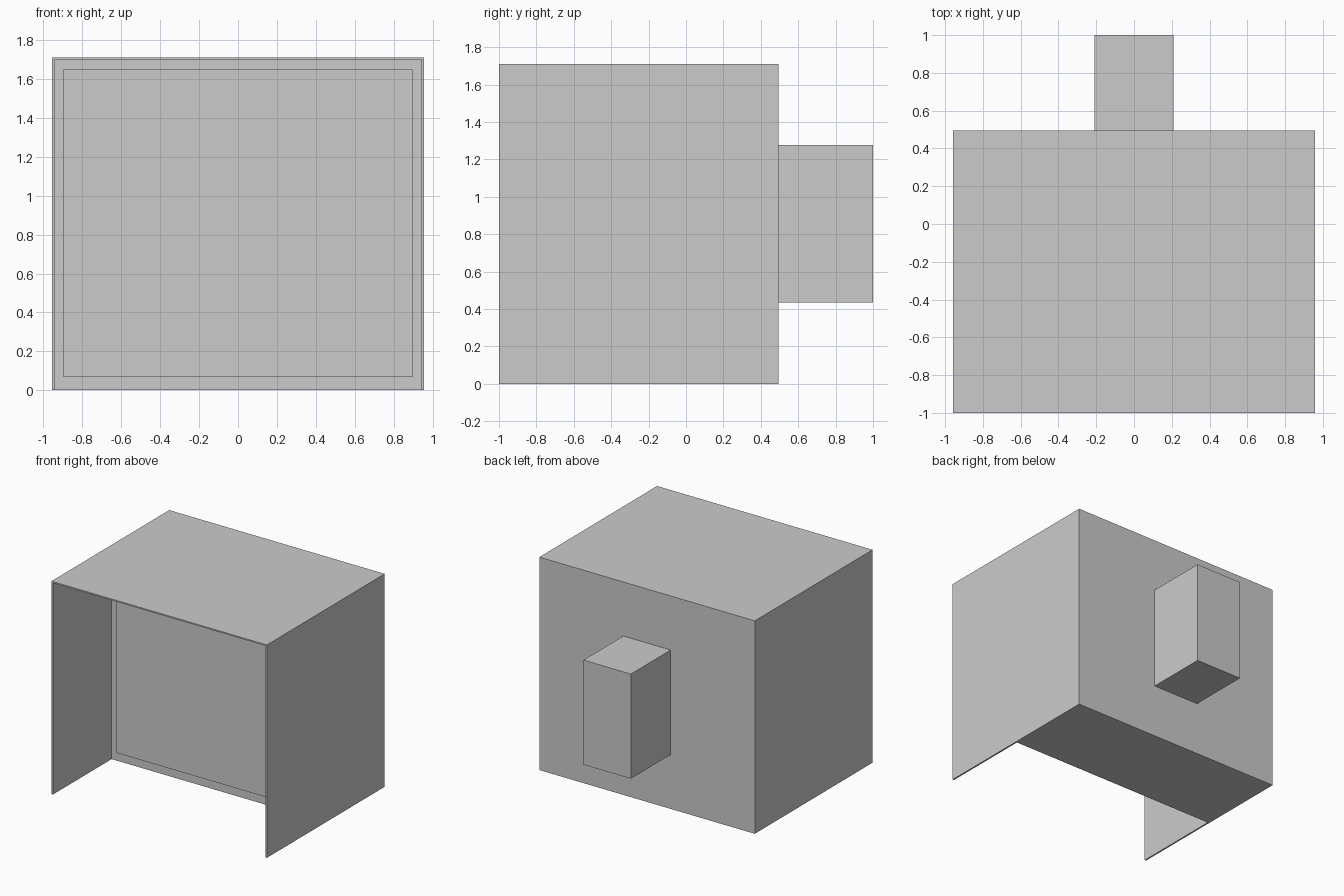
import bpy
from mathutils import Vector

default = bpy.data.objects.get("Cube")
if default:
    bpy.data.objects.remove(default, do_unlink=True)

# Single grey colour
grey = bpy.data.materials.new("plain_grey")
grey.use_nodes = True
grey.diffuse_color = (0.6, 0.6, 0.6, 1)
grey.node_tree.nodes["Principled BSDF"].inputs["Base Color"].default_value = (0.6, 0.6, 0.6, 1)


def box(name, low, high):
    """Box between two opposite corners."""
    low, high = Vector(low), Vector(high)
    bpy.ops.mesh.primitive_cube_add(size=1, location=(low + high) / 2)
    obj = bpy.context.object
    obj.name = obj.data.name = name
    obj.scale = high - low
    bpy.ops.object.transform_apply(location=False, rotation=False, scale=True)
    obj.data.materials.append(grey)
    return obj


HALF_WIDTH, HEIGHT = 0.957, 1.71
BACK, FACE = 0.494, -0.255      # rear wall and recessed front face
WALL, ROOF = 0.013, 0.011       # hood thicknesses

# Housing: a block hollowed at the front, leaving side walls and a roof
housing = box("housing", (-HALF_WIDTH, -1, 0), (HALF_WIDTH, BACK, HEIGHT))
inner = HALF_WIDTH - WALL
cutter = box("hood_cutter", (-inner, -1.2, -0.2), (inner, FACE, HEIGHT - ROOF))
cutter.hide_render = True
cut = housing.modifiers.new("hood_opening", "BOOLEAN")
cut.operation, cut.solver, cut.object = "DIFFERENCE", "EXACT", cutter
bpy.context.view_layer.objects.active = housing
bpy.ops.object.modifier_apply(modifier=cut.name)
bpy.data.objects.remove(cutter, do_unlink=True)

# Screen panel standing slightly proud of the recessed face
box("screen_panel", (-0.896, FACE - 0.009, 0.067), (0.896, FACE, 1.65))

# Rear mounting block
box("rear_block", (-0.21, BACK, 0.436), (0.21, 1, 1.276))
